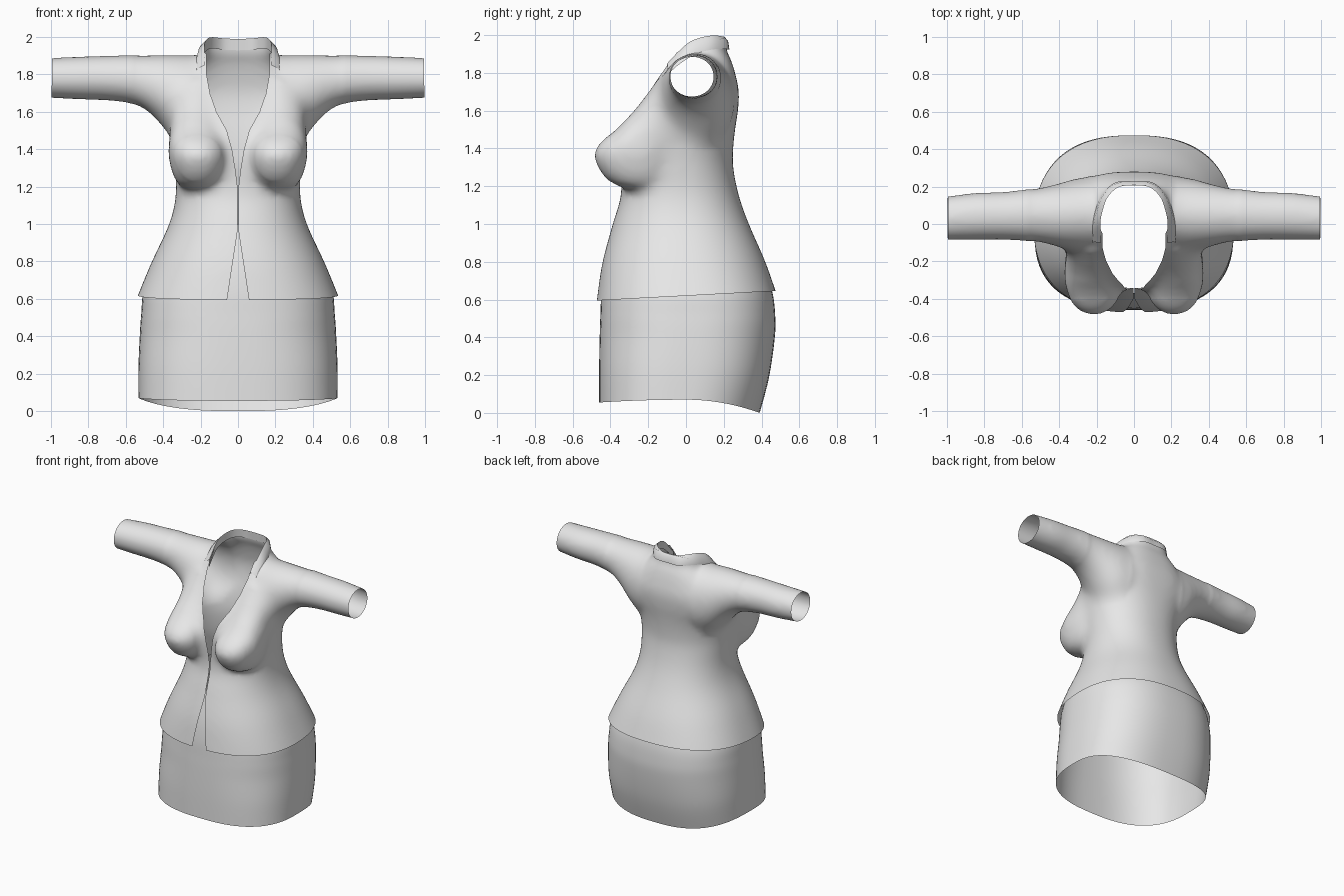
import bpy, bmesh, math
from mathutils import Vector

if "Cube" in bpy.data.objects:
    bpy.data.objects.remove(bpy.data.objects["Cube"])

cloth = bpy.data.materials.new("light_grey_cloth")
cloth.use_nodes = True
grey = (0.8, 0.8, 0.8, 1)
cloth.diffuse_color = grey
cloth.node_tree.nodes["Principled BSDF"].inputs["Base Color"].default_value = grey


def refine(rows, steps):
    """Smoothly subdivide a list of equal-length tuples (Catmull-Rom)."""
    out = []
    for i in range(len(rows) - 1):
        p0, p1 = rows[max(i - 1, 0)], rows[i]
        p2, p3 = rows[i + 1], rows[min(i + 2, len(rows) - 1)]
        for s in range(steps):
            t = s / steps
            out.append([b + 0.5 * t * (c - a + t * (2 * a - 5 * b + 4 * c - d
                        + t * (3 * (b - c) + d - a)))
                        for a, b, c, d in zip(p0, p1, p2, p3)])
    return out + [list(rows[-1])]


def loft(bm, rows, place, sides=64, capped=True):
    """Rows are (station, a_low, a_high, b_low, b_high, squareness)."""
    rings = []
    for t, a0, a1, b0, b1, n in rows:
        ring = []
        for k in range(sides):
            u = 2 * math.pi * k / sides
            c, s = math.cos(u), math.sin(u)
            a = (a0 + a1) / 2 + (a1 - a0) / 2 * math.copysign(abs(c) ** (2 / n), c)
            b = (b0 + b1) / 2 + (b1 - b0) / 2 * math.copysign(abs(s) ** (2 / n), s)
            ring.append(bm.verts.new(place(t, a, b)))
        rings.append(ring)
    for low, high in zip(rings, rings[1:]):
        for k in range(sides):
            j = (k + 1) % sides
            bm.faces.new((low[k], low[j], high[j], high[k]))
    if capped:
        bm.faces.new(rings[0][::-1])
        bm.faces.new(rings[-1])


def upright(t, a, b):
    return (a, b, t)


def finish(name, bm, angle):
    mesh = bpy.data.meshes.new(name)
    bm.to_mesh(mesh)
    bm.free()
    obj = bpy.data.objects.new(name, mesh)
    bpy.context.collection.objects.link(obj)
    mesh.materials.append(cloth)
    bpy.ops.object.select_all(action='DESELECT')
    obj.select_set(True)
    bpy.context.view_layer.objects.active = obj
    bpy.ops.object.shade_smooth_by_angle(angle=math.radians(angle))
    return obj


# Jacket: solid torso, sleeves and bust, fused and smoothed
torso = [(0.45, 0.6, -0.49, 0.54, 2.4), (0.62, 0.535, -0.47, 0.483, 2.4),
         (0.8, 0.46, -0.442, 0.42, 2.3), (1.0, 0.368, -0.388, 0.333, 2.2),
         (1.15, 0.333, -0.345, 0.28, 2.2), (1.3, 0.338, -0.345, 0.25, 2.2),
         (1.4, 0.35, -0.35, 0.25, 2.2), (1.5, 0.365, -0.33, 0.26, 2.3),
         (1.6, 0.38, -0.268, 0.275, 2.5), (1.7, 0.36, -0.2, 0.28, 2.6),
         (1.8, 0.3, -0.147, 0.26, 2.6), (1.87, 0.23, -0.11, 0.238, 2.7),
         (1.93, 0.184, -0.1, 0.213, 3), (2.1, 0.175, -0.1, 0.208, 3)]
sleeve = [(0.18, -0.14, 0.26, 1.4, 1.9, 2), (0.3, -0.15, 0.25, 1.41, 1.908, 2),
          (0.38, -0.135, 0.228, 1.485, 1.908, 2), (0.45, -0.115, 0.21, 1.57, 1.906, 2),
          (0.55, -0.095, 0.19, 1.637, 1.904, 2), (0.7, -0.085, 0.172, 1.66, 1.9, 2),
          (0.85, -0.085, 0.167, 1.665, 1.895, 2), (1.06, -0.087, 0.14, 1.676, 1.884, 2)]
bust = [(1.185, 0.15, 0.27, -0.31, -0.15, 2), (1.21, 0.105, 0.32, -0.385, -0.1, 2.1),
        (1.27, 0.07, 0.352, -0.448, -0.06, 2.2), (1.36, 0.055, 0.372, -0.486, -0.04, 2.2),
        (1.43, 0.06, 0.375, -0.455, -0.03, 2.2), (1.5, 0.075, 0.37, -0.372, -0.02, 2.2),
        (1.6, 0.095, 0.36, -0.278, 0, 2.2), (1.7, 0.11, 0.34, -0.2, 0, 2.2),
        (1.78, 0.12, 0.3, -0.14, 0, 2.2)]
bm = bmesh.new()
loft(bm, refine([(z, -w, w, f, b, n) for z, w, f, b, n in torso], 4), upright)
for side in (-1, 1):
    loft(bm, refine(sleeve, 4), lambda t, a, b: (side * t, a, b), 40)
    loft(bm, refine(bust, 4), lambda t, a, b: (side * a, b, t), 40)
bmesh.ops.recalc_face_normals(bm, faces=bm.faces)
jacket = finish("jacket", bm, 60)
fuse = jacket.modifiers.new("fuse", 'REMESH')
fuse.mode = 'VOXEL'
fuse.voxel_size = 0.016
relax = jacket.modifiers.new("relax", 'SMOOTH')
relax.factor = 0.5
relax.iterations = 18
fused = bpy.data.meshes.new_from_object(jacket.evaluated_get(bpy.context.evaluated_depsgraph_get()))
bm = bmesh.new()
bm.from_mesh(fused)
bpy.data.objects.remove(jacket)
bpy.data.meshes.remove(fused)

# Blend the armholes and the bust edges further into the torso
armholes = [v for v in bm.verts if 0.24 < abs(v.co.x) < 0.56 and v.co.z > 1.4 and v.co.y > -0.3]
bust_edges = [v for v in bm.verts if abs(v.co.x) < 0.4 and 1.15 < v.co.z < 1.75 and -0.4 < v.co.y < -0.05]
for verts, passes in ((armholes, 40), (bust_edges, 12)):
    for i in range(passes):
        bmesh.ops.smooth_vert(bm, verts=verts, factor=0.5,
                              use_axis_x=True, use_axis_y=True, use_axis_z=True)


def cut(point, normal, faces=None, trim=True):
    faces = list(faces if faces is not None else bm.faces)
    geom = faces + list({e for f in faces for e in f.edges}) + list({v for f in faces for v in f.verts})
    bmesh.ops.bisect_plane(bm, geom=geom, dist=1e-5, plane_co=point,
                           plane_no=normal, clear_outer=trim)


# Open the hem, cuffs and neck
cut((0, -0.47, 0.595), (0, 0.053, -1))
cut((0.995, 0, 1.77), (1, 0, 0.01))
cut((-0.995, 0, 1.77), (-1, 0, 0.01))
cut((0, 0.2, 1.985), (0, -0.3, 1))

# Front opening: half width by height
opening = [(0.5, 0.073), (0.96, 0.003), (1.2, 0.003), (1.3, 0.015), (1.4, 0.032),
           (1.5, 0.06), (1.6, 0.115), (1.7, 0.15), (1.8, 0.168), (2.1, 0.172)]
FRONT = -0.04


def near_front(z0, z1):
    found = []
    for f in bm.faces:
        c = f.calc_center_median()
        if c.y < 0 and abs(c.x) < 0.25 and z0 - 0.03 < c.z < z1 + 0.03:
            found.append(f)
    return found


cut((0, FRONT, 0), (0, 1, 0), near_front(1.75, 2), False)
for (z0, w0), (z1, w1) in zip(opening, opening[1:]):
    for side in (-1, 1):
        cut((side * w0, 0, z0), (z1 - z0, 0, -side * (w1 - w0)), near_front(z0, z1), False)


def half_width(z):
    for (z0, w0), (z1, w1) in zip(opening, opening[1:]):
        if z0 <= z <= z1:
            return w0 + (w1 - w0) * (z - z0) / (z1 - z0)
    return 0


gone = []
for f in bm.faces:
    c = f.calc_center_median()
    if c.y < FRONT and abs(c.x) < half_width(c.z):
        gone.append(f)
bmesh.ops.delete(bm, geom=gone, context='FACES')
bmesh.ops.remove_doubles(bm, verts=bm.verts, dist=0.0015)
finish("jacket", bm, 60)

# Turned-down collar: inner stand, fold and outer edge
fold = [(0, 0.205, 1.988), (0.08, 0.198, 1.992), (0.14, 0.145, 1.998),
        (0.168, 0.07, 1.985), (0.18, 0, 1.95), (0.175, -0.1, 1.85)]
edge = [(0, 0.228, 1.925), (0.1, 0.222, 1.925), (0.175, 0.15, 1.925),
        (0.21, 0.06, 1.903), (0.232, -0.03, 1.85), (0.24, -0.105, 1.785)]


def both_sides(points):
    half = refine(points, 5)
    return [Vector((-x, y, z)) for x, y, z in half[:0:-1]] + [Vector(p) for p in half]


bm = bmesh.new()
rows = []
for f, e in zip(both_sides(fold), both_sides(edge)):
    stand = Vector((f.x * 1.01, f.y * 1.02, f.z - 0.06))
    bulge = (f + e) / 2 + Vector((f.x * 0.05, 0.006, 0.012))
    rows.append([bm.verts.new(p) for p in (stand, f, bulge, e)])
for r0, r1 in zip(rows, rows[1:]):
    for k in range(3):
        bm.faces.new((r0[k], r1[k], r1[k + 1], r0[k + 1]))
bmesh.ops.recalc_face_normals(bm, faces=bm.faces)
finish("collar", bm, 50)

# Skirt: open tube with a dipping hem, tucked up under the jacket
skirt = [(0, 0.532, -0.46, 0.39, 2.6), (0.2, 0.532, -0.46, 0.44, 2.6),
         (0.4, 0.525, -0.457, 0.47, 2.5), (0.52, 0.517, -0.453, 0.472, 2.5),
         (0.65, 0.503, -0.447, 0.455, 2.4), (0.8, 0.442, -0.424, 0.402, 2.3),
         (1.0, 0.35, -0.37, 0.315, 2.2)]
bm = bmesh.new()
loft(bm, refine([(z, -w, w, f, b, n) for z, w, f, b, n in skirt], 5), upright, 72, False)
for v in bm.verts:
    dip = 0.015 * (v.co.y / 0.46) ** 2 if v.co.y < 0 else 0.07 * (v.co.y / 0.39) ** 2
    v.co.z += (0.07 - dip) * max(0, 1 - v.co.z / 0.4)
bmesh.ops.recalc_face_normals(bm, faces=bm.faces)
finish("skirt", bm, 60)
